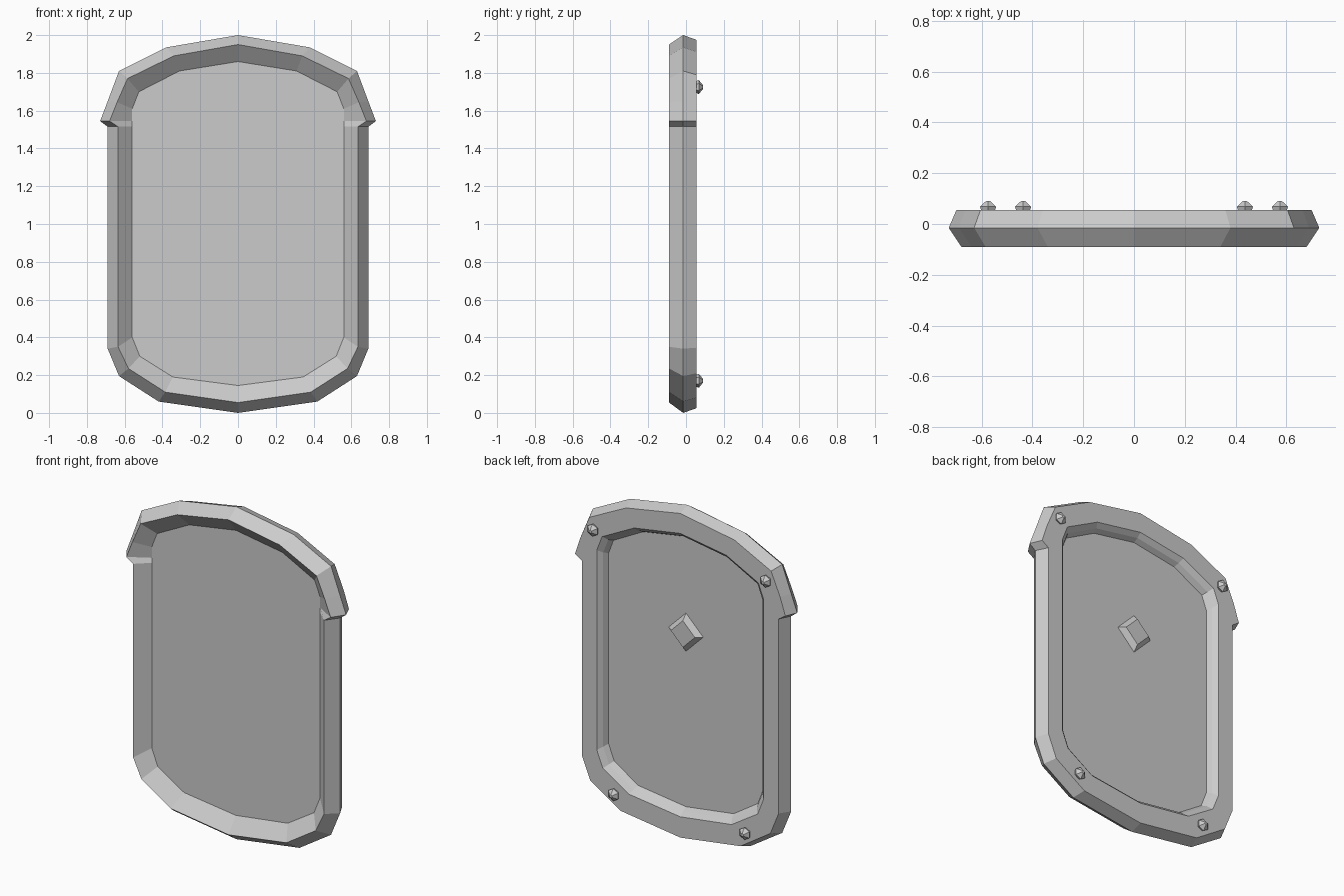
import bpy, bmesh, math
from mathutils import Matrix

if "Cube" in bpy.data.objects:
    bpy.data.objects.remove(bpy.data.objects["Cube"])

# Half outlines (x, z) from top centre down the +x side to bottom centre
RIDGE = [(0, 2.0), (.38, 1.935), (.63, 1.81), (.69, 1.65), (.73, 1.545),
         (.69, 1.515), (.69, .34), (.63, .195), (.42, .06), (0, 0)]
CREST = [(0, 1.95), (.34, 1.89), (.585, 1.77), (.64, 1.645), (.68, 1.545),
         (.635, 1.515), (.635, .35), (.58, .235), (.385, .11), (0, .055)]
BACK = [(0, 1.975), (.36, 1.912), (.605, 1.79), (.665, 1.65), (.70, 1.545),
        (.655, 1.515), (.655, .345), (.60, .21), (.40, .08), (0, .025)]
INNER = [(0, 1.86), (.31, 1.81), (.525, 1.70), (.56, 1.61), (.56, 1.545),
         (.56, 1.515), (.56, .40), (.52, .30), (.345, .19), (0, .145)]


def full(half):
    return half + [(-x, z) for x, z in reversed(half[1:-1])]


def shrink(half, d):
    return [(x * (1 - d / .56), 1 + (z - 1) * (1 - d / .86)) for x, z in half]


def finish(bm, name):
    bmesh.ops.recalc_face_normals(bm, faces=bm.faces)
    me = bpy.data.meshes.new(name)
    bm.to_mesh(me)
    bm.free()
    ob = bpy.data.objects.new(name, me)
    bpy.context.collection.objects.link(ob)
    return ob


def loft(name, loops):
    """Skin a series of (y, outline) loops and cap both ends."""
    bm = bmesh.new()
    rings = [[bm.verts.new((x, y, z)) for x, z in pts] for y, pts in loops]
    for a, b in zip(rings, rings[1:]):
        for i in range(len(a)):
            j = (i + 1) % len(a)
            bm.faces.new((a[i], a[j], b[j], b[i]))
    bm.faces.new(rings[0])
    bm.faces.new(rings[-1])
    return finish(bm, name)


def ngon(r, n, cx, cz, turn=0):
    return [(cx + r * math.cos(turn + math.tau * i / n),
             cz + r * math.sin(turn + math.tau * i / n)) for i in range(n)]


# Frame with recessed panel on both sides
loft("shield_body", [
    (-.02, full(INNER)),
    (-.09, full(CREST)),
    (-.015, full(RIDGE)),
    (.055, full(BACK)),
    (.055, full(shrink(INNER, .005))),
    (.03, full(shrink(INNER, .03))),
    (0, full(shrink(INNER, .045)))])

# Diamond grip mount on the back of the panel
loft("grip_mount", [(-.01, ngon(.115, 4, 0, 1.24)),
                    (.0, ngon(.115, 4, 0, 1.24)),
                    (.03, ngon(.08, 4, 0, 1.24))])

# Corner bolts on the back rim
for x, z in ((.575, 1.725), (.437, .17)):
    for s in (-1, 1):
        loft("bolt", [(.05, ngon(.03, 6, s * x, z, math.pi / 6)),
                      (.068, ngon(.037, 6, s * x, z, math.pi / 6)),
                      (.09, ngon(.01, 6, s * x, z, math.pi / 6))])
